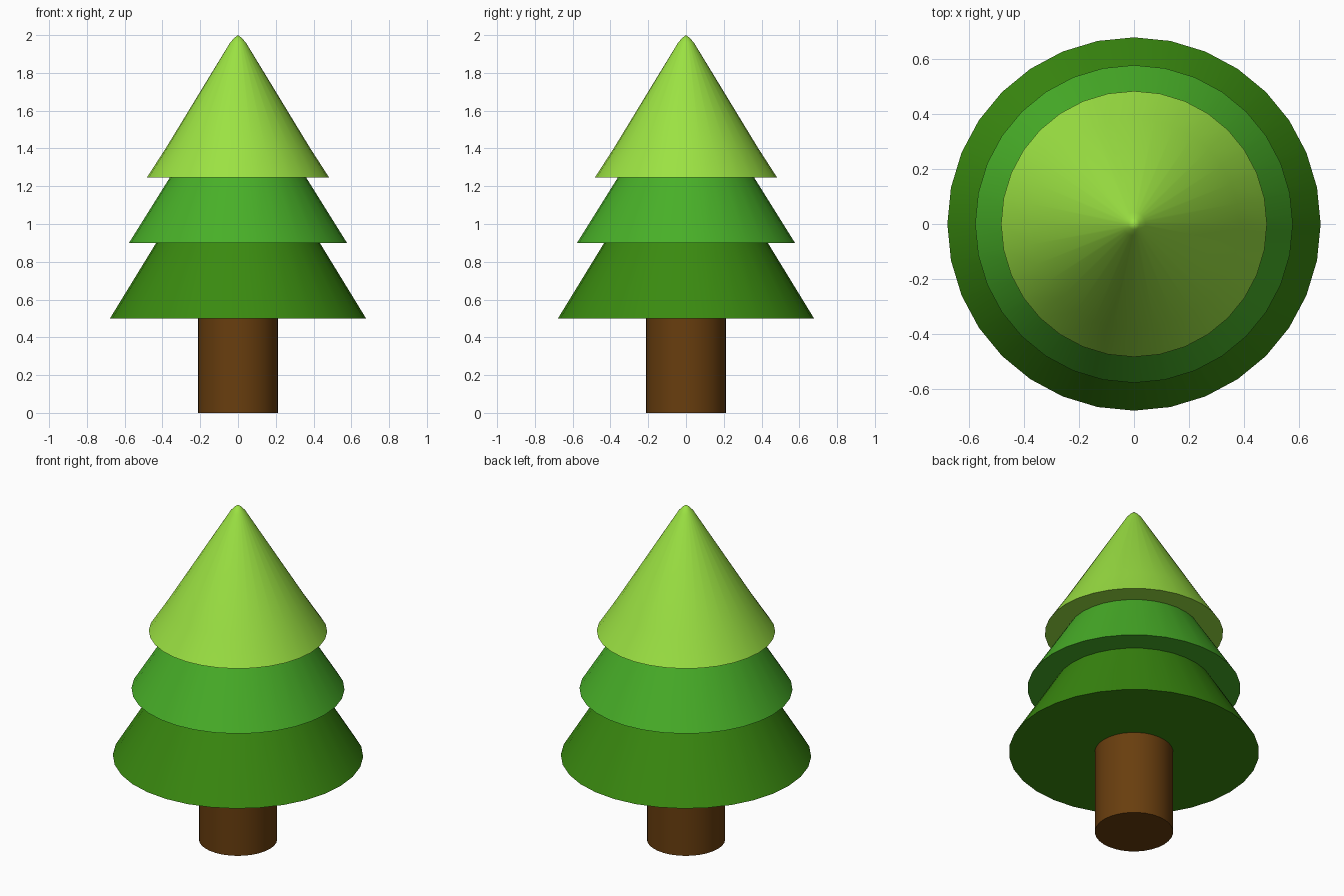
import bpy, bmesh, math

if "Cube" in bpy.data.objects:
    bpy.data.objects.remove(bpy.data.objects["Cube"])

SIDES = 32


def material(name, rgb):
    m = bpy.data.materials.new(name)
    m.diffuse_color = (*rgb, 1)
    m.use_nodes = True
    m.node_tree.nodes["Principled BSDF"].inputs["Base Color"].default_value = m.diffuse_color
    return m


def lathe(name, profile, mat):
    """Turn (radius, z) points, listed bottom to top, into a closed round solid."""
    bm = bmesh.new()
    rings = []
    for r, z in profile:
        if r == 0:
            rings.append([bm.verts.new((0, 0, z))] * SIDES)
        else:
            rings.append([bm.verts.new((r * math.cos(a), r * math.sin(a), z))
                          for a in (math.tau * i / SIDES for i in range(SIDES))])
    for low, high in zip(rings, rings[1:]):
        for i in range(SIDES):
            j = (i + 1) % SIDES
            corners = [low[i], low[j], high[j], high[i]]
            bm.faces.new(list(dict.fromkeys(corners)))
    bm.faces.new(rings[0][::-1])
    if profile[-1][0] > 0:
        bm.faces.new(rings[-1])
    bmesh.ops.recalc_face_normals(bm, faces=bm.faces)
    mesh = bpy.data.meshes.new(name)
    bm.to_mesh(mesh)
    bm.free()
    mesh.materials.append(mat)
    obj = bpy.data.objects.new(name, mesh)
    bpy.context.collection.objects.link(obj)
    bpy.ops.object.select_all(action='DESELECT')
    obj.select_set(True)
    bpy.context.view_layer.objects.active = obj
    bpy.ops.object.shade_smooth_by_angle(angle=math.radians(40))
    return obj


brown = material("bark brown", (0.14, 0.048, 0.0045))
dark = material("dark green", (0.042, 0.254, 0.005))
mid = material("mid green", (0.065, 0.43, 0.021))
light = material("light green", (0.33, 0.76, 0.055))

# Trunk, sunk slightly into the lowest tier
lathe("trunk", [(0.212, 0), (0.212, 0.51)], brown)

# Three stacked foliage tiers, the top one with a blunted tip
lathe("lower_foliage", [(0.678, 0.5), (0.427, 0.91)], dark)
lathe("middle_foliage", [(0.577, 0.9), (0.355, 1.255)], mid)
lathe("top_foliage", [(0.483, 1.245), (0.383, 1.4), (0.042, 1.96),
                      (0.02, 1.985), (0, 2.0)], light)
